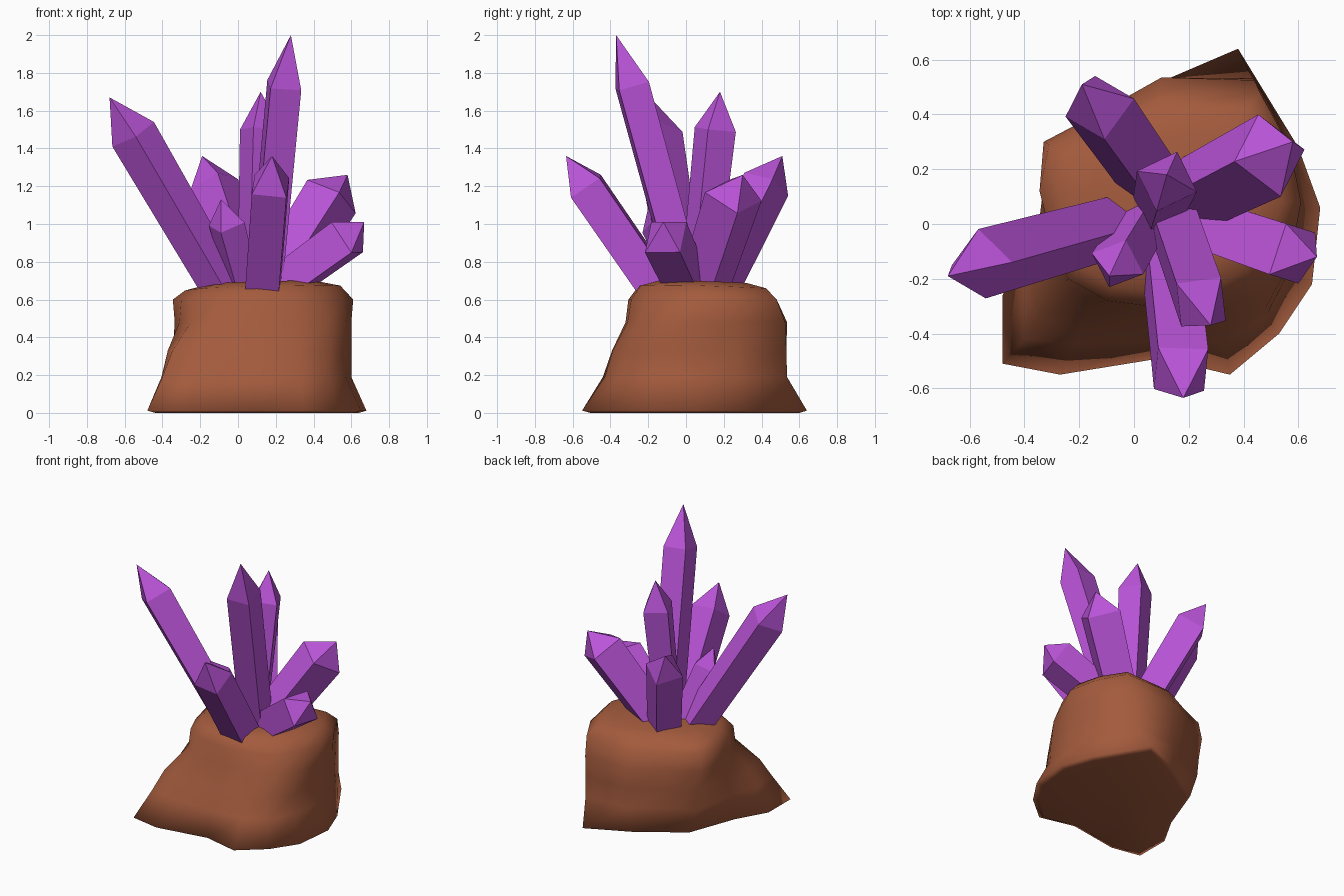
import bpy, bmesh, math
from mathutils import Vector

if "Cube" in bpy.data.objects:
    bpy.data.objects.remove(bpy.data.objects["Cube"])


def material(name, rgb):
    m = bpy.data.materials.new(name)
    m.diffuse_color = (*rgb, 1)
    m.use_nodes = True
    m.node_tree.nodes["Principled BSDF"].inputs["Base Color"].default_value = m.diffuse_color
    return m


brown = material("earth brown", (0.37, 0.105, 0.047))
purple = material("crystal purple", (0.50, 0.09, 0.70))


def loft(name, rings, bottom, top, mat, smooth):
    """Skin a stack of rings and close both ends with a fan to a point."""
    bm = bmesh.new()
    loops = [[bm.verts.new(p) for p in ring] for ring in rings]
    n = len(loops[0])
    lo, hi = bm.verts.new(bottom), bm.verts.new(top)
    for i in range(n):
        j = (i + 1) % n
        for a, b in zip(loops, loops[1:]):
            bm.faces.new((a[i], a[j], b[j], b[i]))
        bm.faces.new((loops[0][j], loops[0][i], lo))
        bm.faces.new((loops[-1][i], loops[-1][j], hi))
    bmesh.ops.recalc_face_normals(bm, faces=bm.faces)
    for f in bm.faces:
        f.smooth = smooth
    mesh = bpy.data.meshes.new(name)
    bm.to_mesh(mesh)
    bm.free()
    mesh.materials.append(mat)
    ob = bpy.data.objects.new(name, mesh)
    bpy.context.collection.objects.link(ob)
    return ob


# Rock mound: four outlines, the rest blended or scaled from them
foot = [(.68, .06), (.60, .28), (.38, .64), (.08, .50), (-.10, .38), (-.23, .30), (-.36, -.05),
        (-.48, -.26), (-.48, -.51), (-.27, -.55), (.10, -.49), (.35, -.55), (.53, -.40), (.65, -.22)]
knee = [(.60, .05), (.57, .27), (.43, .535), (.10, .52), (-.13, .38), (-.29, .30), (-.35, -.02),
        (-.405, -.23), (-.40, -.42), (-.22, -.44), (.10, -.43), (.33, -.43), (.48, -.34), (.57, -.18)]
waist = [(.60, .05), (.57, .27), (.44, .525), (.10, .535), (-.14, .40), (-.33, .30), (-.335, .10),
         (-.31, -.08), (-.25, -.21), (-.15, -.29), (.10, -.32), (.32, -.31), (.48, -.25), (.57, -.14)]
rim = [(.61, .08), (.57, .28), (.46, .48), (.10, .48), (-.12, .37), (-.31, .29), (-.345, .12),
       (-.30, -.06), (-.24, -.20), (-.10, -.28), (.10, -.305), (.30, -.29), (.45, -.21), (.55, -.08)]


def blend(a, b, t, z, tilt=0):
    flat = [Vector(p).lerp(Vector(q), t) for p, q in zip(a, b)]
    return [Vector((p.x, p.y, z + tilt * (p.x - p.y))) for p in flat]


def scaled(a, s, z, tilt=0):
    return blend([(.12, .08)] * len(a), a, s, z, tilt)


rings = [scaled(foot, .93, 0), scaled(foot, 1, .012), scaled(knee, 1, .19), blend(knee, waist, .35, .33),
         scaled(waist, 1, .48), scaled(rim, 1, .60), scaled(rim, .86, .66, .03), scaled(rim, .6, .688, .03)]
loft("rock_mound", rings, (.1, 0, 0), (.12, .08, .685), brown, True)

# Four-sided crystals: base centre, shoulder centre, one shoulder corner, tip, radius, base taper
crystals = {
    "left_long_crystal": ((-.05, -.005, .61), (-.555, -.145, 1.475), (-.54, -.27, 1.46), (-.68, -.19, 1.67), .128, .88),
    "tall_crystal": ((.14, .02, .62), (.245, -.285, 1.735), (.17, -.37, 1.70), (.28, -.37, 2.0), .116, .97),
    "back_crystal": ((.09, .06, .62), (.12, .155, 1.50), (.16, .27, 1.48), (.12, .18, 1.70), .116, .85),
    "front_crystal": ((.13, -.14, .635), (.172, -.53, 1.20), (.07, -.60, 1.15), (.18, -.635, 1.36), .13, .97),
    "back_left_crystal": ((.07, .15, .64), (-.125, .425, 1.21), (-.14, .54, 1.14), (-.19, .51, 1.36), .132, .92),
    "right_back_crystal": ((.16, .08, .62), (.495, .25, 1.145), (.62, .27, 1.05), (.58, .30, 1.26), .157, .88),
    "right_low_crystal": ((.20, .02, .655), (.578, -.108, .93), (.505, -.19, 1.02), (.668, -.12, 1.01), .138, .92),
    "small_crystal": ((.04, .02, .63), (-.06, -.145, 1.0), (-.09, -.23, .95), (-.09, -.19, 1.13), .102, .9),
}
SIDES = 4
for name, (base, shoulder, corner, tip, radius, taper) in crystals.items():
    base, shoulder = Vector(base), Vector(shoulder)
    axis = (shoulder - base).normalized()
    u = axis.cross(Vector(corner) - shoulder).normalized()
    v = u.cross(axis)

    def ring(centre, r):
        angles = [2 * math.pi * k / SIDES for k in range(SIDES)]
        return [centre + r * (math.sin(a) * u + math.cos(a) * v) for a in angles]

    loft(name, [ring(base, radius * taper), ring(shoulder, radius)], base, tip, purple, False)
